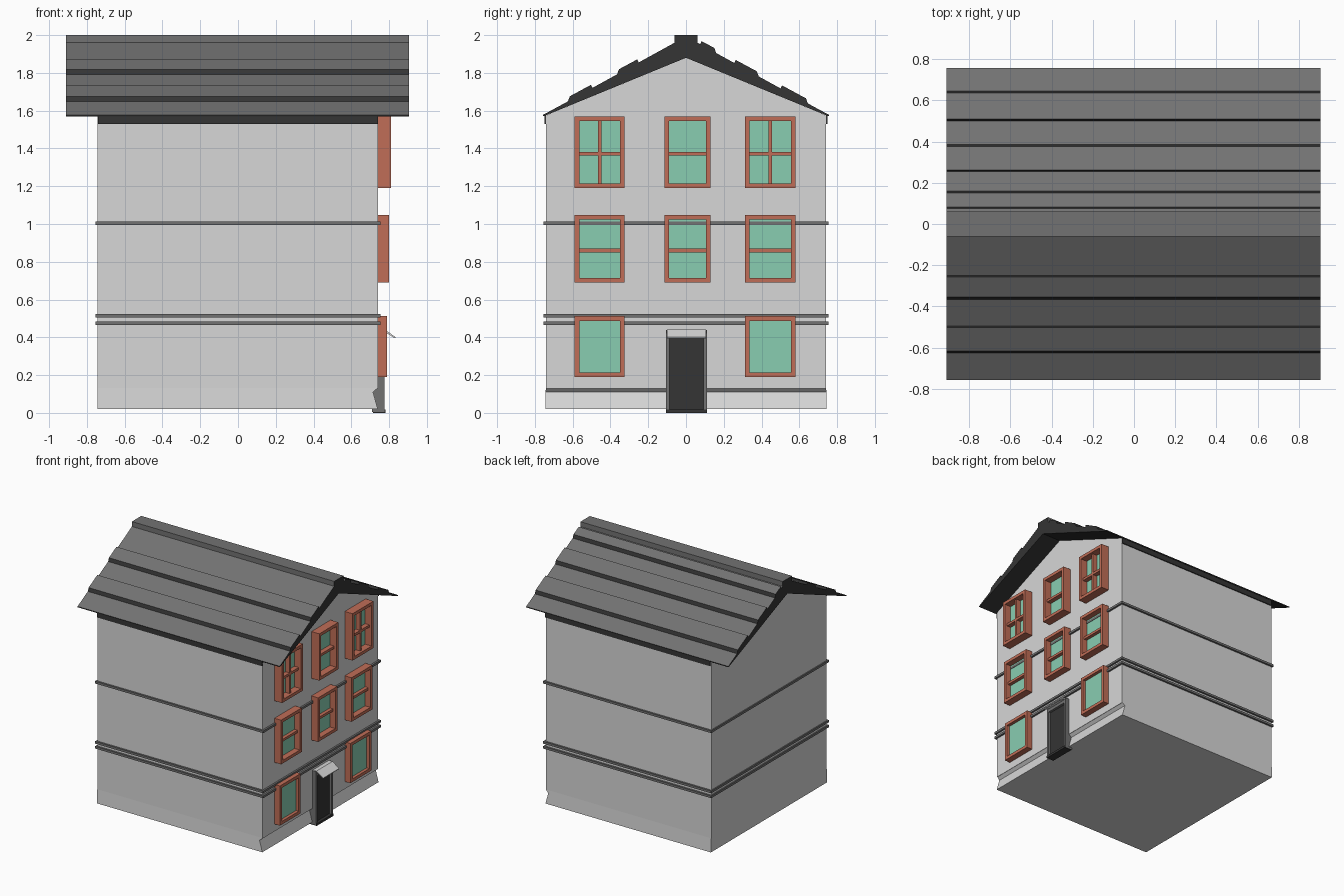
import bpy
import bmesh
from mathutils import Vector

if "Cube" in bpy.data.objects:
    bpy.data.objects.remove(bpy.data.objects["Cube"], do_unlink=True)


def material(name, r, g, b):
    m = bpy.data.materials.new(name)
    m.use_nodes = True
    m.diffuse_color = (r, g, b, 1)
    m.node_tree.nodes["Principled BSDF"].inputs["Base Color"].default_value = (r, g, b, 1)
    return m


PLASTER = material("pale_plaster", 0.68, 0.68, 0.68)
SLATE = material("grey_slate", 0.17, 0.17, 0.17)
DARK = material("charcoal", 0.035, 0.035, 0.035)
WOOD = material("red_brown_wood", 0.53, 0.155, 0.095)
GLASS = material("green_glass", 0.25, 0.61, 0.44)


def finish(name, bm, *mats):
    bmesh.ops.recalc_face_normals(bm, faces=bm.faces)
    mesh = bpy.data.meshes.new(name)
    bm.to_mesh(mesh)
    bm.free()
    for m in mats:
        mesh.materials.append(m)
    obj = bpy.data.objects.new(name, mesh)
    bpy.context.collection.objects.link(obj)
    return obj


def prism(name, points, axis, lo, hi, *mats):
    """Extrude a profile along x (points are y, z) or along y (points are x, z)."""
    bm = bmesh.new()
    place = (lambda a, b: (lo, a, b)) if axis == "x" else (lambda a, b: (a, lo, b))
    face = bm.faces.new([bm.verts.new(place(a, b)) for a, b in points])
    grown = bmesh.ops.extrude_face_region(bm, geom=[face])["geom"]
    step = Vector((hi - lo, 0, 0)) if axis == "x" else Vector((0, hi - lo, 0))
    bmesh.ops.translate(bm, vec=step, verts=[v for v in grown if isinstance(v, bmesh.types.BMVert)])
    return finish(name, bm, *mats)


def box(name, x, y, z, mat):
    return prism(name, [(y[0], z[0]), (y[1], z[0]), (y[1], z[1]), (y[0], z[1])], "x", x[0], x[1], mat)


# Walls with gables
W = 0.74
prism("walls", [(-W, 0.13), (W, 0.13), (W, 1.576), (0, 1.88), (-W, 1.576)], "x", -0.745, W, PLASTER)

# Plinth, undercut along the entrance side
plinth = prism("plinth", [(-0.745, 0.02), (W, 0.02), (0.715, 0.11), (W, 0.132),
                          (-0.745, 0.132), (-0.745, 0.11)], "y", -0.745, 0.745, PLASTER)
for v in plinth.data.vertices:
    if v.co.z > 0.12:
        v.co.y *= W / 0.745

# String courses
for i, z in enumerate((0.475, 0.515, 1.003)):
    box(f"string_course_{i + 1}", (-0.755, 0.755), (-0.755, 0.755), (z - 0.009, z + 0.009), SLATE)

# Dark wall plates under the eaves
for side, s in (("front", -1), ("back", 1)):
    box(f"{side}_wall_plate", (-W, W), sorted((s * 0.735, s * 0.748)), (1.53, 1.574), DARK)


# Roof with overlapping raised boards and a ridge cap
def slope(y):
    return 1.96 - 0.55 * (y - 0.06)


def half_roof(boards):
    pts = [(0.755, 1.57), (0.757, slope(0.755))]
    for low, high in boards:
        pts += [(low, slope(low)), (low - 0.01, slope(low) + 0.027),
                (high + 0.008, slope(high) + 0.016), (high, slope(high))]
    return pts + [(0.06, slope(0.06)), (0.06, 2.0)]


back = half_roof([(0.645, 0.5), (0.385, 0.255), (0.16, 0.075)])
front = half_roof([(0.625, 0.495), (0.365, 0.25)])
profile = back + [(-y, z) for y, z in reversed(front)] + [(0, 1.88)]
roof = prism("roof", profile, "x", -0.91, 0.905, DARK, SLATE)
for f in roof.data.polygons:
    n = f.normal
    if abs(n.x) < 0.5 and (n.z > 0.5 or (f.center.z > 1.95 and n.z > -0.1)):
        f.material_index = 1


# Windows
def window(name, y, z, front_x, glass_x, bar_z=None, mullion=False):
    y0, y1 = y
    z0, z1 = z
    t = 0.025
    depth = (W, front_x)
    box(name + "_left_jamb", depth, (y1 - t, y1), z, WOOD)
    box(name + "_right_jamb", depth, (y0, y0 + t), z, WOOD)
    box(name + "_head", depth, (y0 + t, y1 - t), (z1 - t, z1), WOOD)
    box(name + "_sill", depth, (y0 + t, y1 - t), (z0, z0 + t), WOOD)
    box(name + "_glass", (W, glass_x), (y0 + t, y1 - t), (z0 + t, z1 - t), GLASS)
    bar = (W, front_x - 0.02)
    if bar_z:
        box(name + "_bar", bar, (y0 + t, y1 - t), (bar_z - 0.01, bar_z + 0.01), WOOD)
    if mullion:
        mid = (y0 + y1) / 2
        box(name + "_mullion", bar, (mid - 0.009, mid + 0.009), (z0 + t, z1 - t), WOOD)


columns = {"right": (-0.59, -0.325), "middle": (-0.115, 0.13), "left": (0.312, 0.58)}
for col, y in columns.items():
    outer = col != "middle"
    window(f"top_{col}_window", y, (1.19, 1.57), 0.81, 0.752, 1.372, outer)
    window(f"middle_{col}_window", y, (0.69, 1.048), 0.80, 0.752, 0.86)
    if outer:
        window(f"ground_{col}_window", y, (0.19, 0.512), 0.79, 0.765)

# Doorway
box("door", (0.71, 0.755), (-0.09, 0.095), (0.01, 0.4), DARK)
box("door_right_jamb", (0.71, 0.775), (-0.105, -0.088), (0.005, 0.44), SLATE)
box("door_left_jamb", (0.71, 0.775), (0.093, 0.11), (0.005, 0.44), SLATE)
box("door_head", (0.73, 0.775), (-0.088, 0.093), (0.4, 0.425), SLATE)
box("door_step", (0.715, 0.78), (-0.105, 0.11), (0, 0.018), DARK)
prism("door_canopy", [(0.74, 0.44), (0.775, 0.442), (0.835, 0.401), (0.832, 0.394), (0.775, 0.43),
                      (0.74, 0.43)], "y", -0.1, 0.105, PLASTER)
